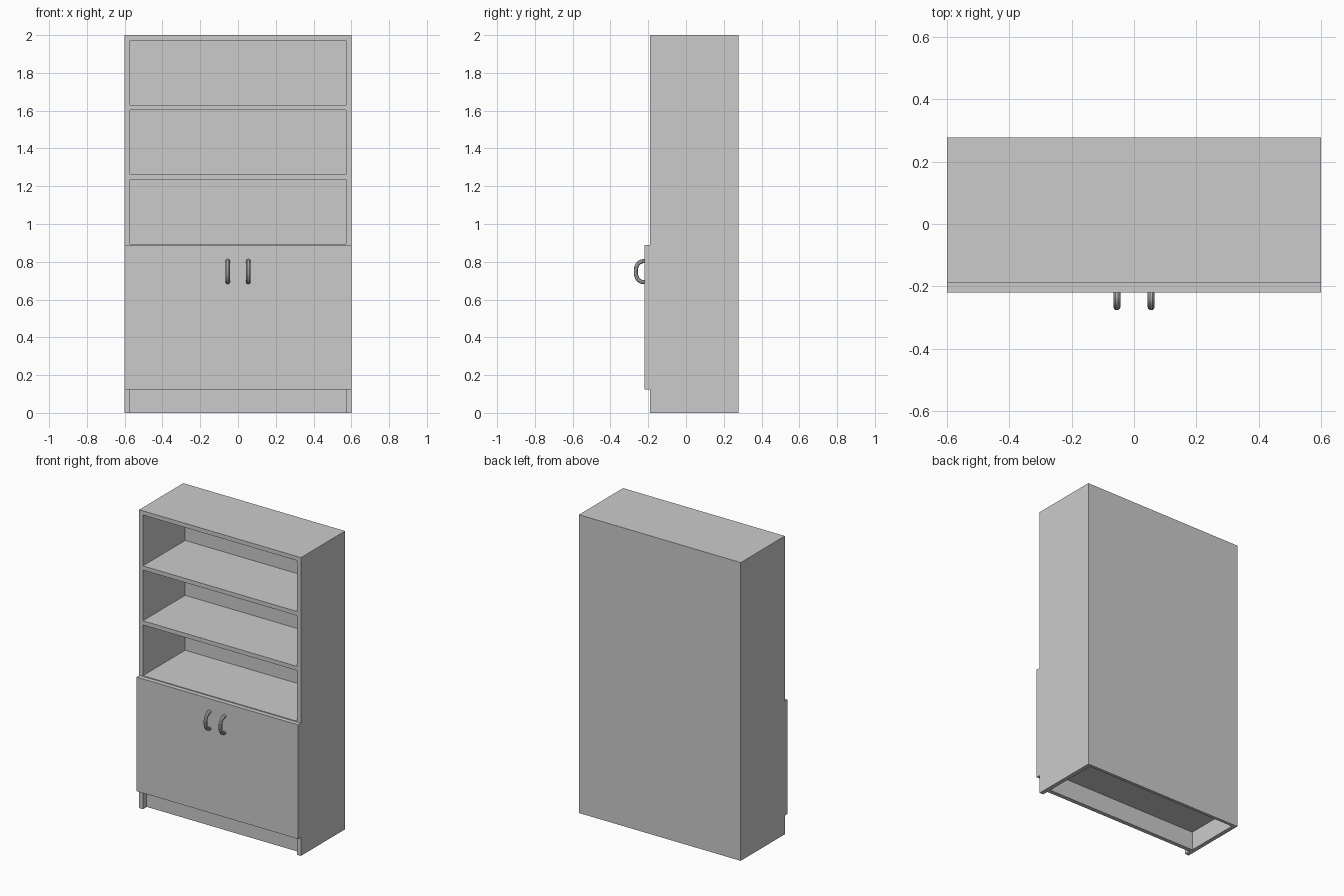
import bpy, bmesh, math

if "Cube" in bpy.data.objects:
    bpy.data.objects.remove(bpy.data.objects["Cube"])

FRONT, BACK = -0.19, 0.277   # carcass depth range
HALF, T = 0.6, 0.028         # half width, board thickness
IN = HALF - T                # inner half width
BACK_IN = BACK - 0.02        # inner face of the back board


def box(name, x, y, z):
    """Board spanning the given (min, max) ranges."""
    bm = bmesh.new()
    bmesh.ops.create_cube(bm, size=1)
    for v in bm.verts:
        v.co = [r[0] if c < 0 else r[1] for c, r in zip(v.co, (x, y, z))]
    mesh = bpy.data.meshes.new(name)
    bm.to_mesh(mesh)
    bm.free()
    obj = bpy.data.objects.new(name, mesh)
    bpy.context.collection.objects.link(obj)
    return obj


# Sides, down to the floor
box("side_left", (-HALF, -IN), (FRONT, BACK), (0, 2))
box("side_right", (IN, HALF), (FRONT, BACK), (0, 2))

# Back board and top board
box("back_panel", (-IN, IN), (BACK_IN, BACK), (0, 2))
box("top_panel", (-IN, IN), (FRONT, BACK_IN), (2 - T, 2))

# Bottom board and the three open shelves
for name, top in (("bottom_panel", 0.125 + T), ("shelf_lower", 0.895),
                  ("shelf_middle", 1.263), ("shelf_upper", 1.631)):
    box(name, (-IN, IN), (FRONT, BACK_IN), (top - T, top))

# Recessed plinth and the overlaid door front
box("plinth", (-IN, IN), (-0.15, -0.15 + T), (0, 0.125))
box("door_front", (-HALF, HALF), (-0.22, FRONT), (0.125, 0.89))


def handle(name, x):
    """Bowed round-bar handle swept along a rounded arch."""
    cu = bpy.data.curves.new(name, 'CURVE')
    cu.dimensions = '3D'
    cu.bevel_depth = 0.0115
    cu.bevel_resolution = 3
    cu.use_fill_caps = True
    n = 24
    sp = cu.splines.new('POLY')
    sp.points.add(n)
    for i, p in enumerate(sp.points):
        a = math.pi * i / n
        c, s = math.cos(a), max(math.sin(a), 0)
        p.co = (x, -0.218 - 0.0475 * s ** 0.85,
                0.748 + 0.056 * math.copysign(abs(c) ** 0.85, c), 1)
    sp.use_smooth = True
    obj = bpy.data.objects.new(name, cu)
    bpy.context.collection.objects.link(obj)
    bpy.ops.object.select_all(action='DESELECT')
    obj.select_set(True)
    bpy.context.view_layer.objects.active = obj
    bpy.ops.object.convert(target='MESH')
    bpy.ops.object.shade_smooth_by_angle()


handle("handle_left", -0.055)
handle("handle_right", 0.055)
